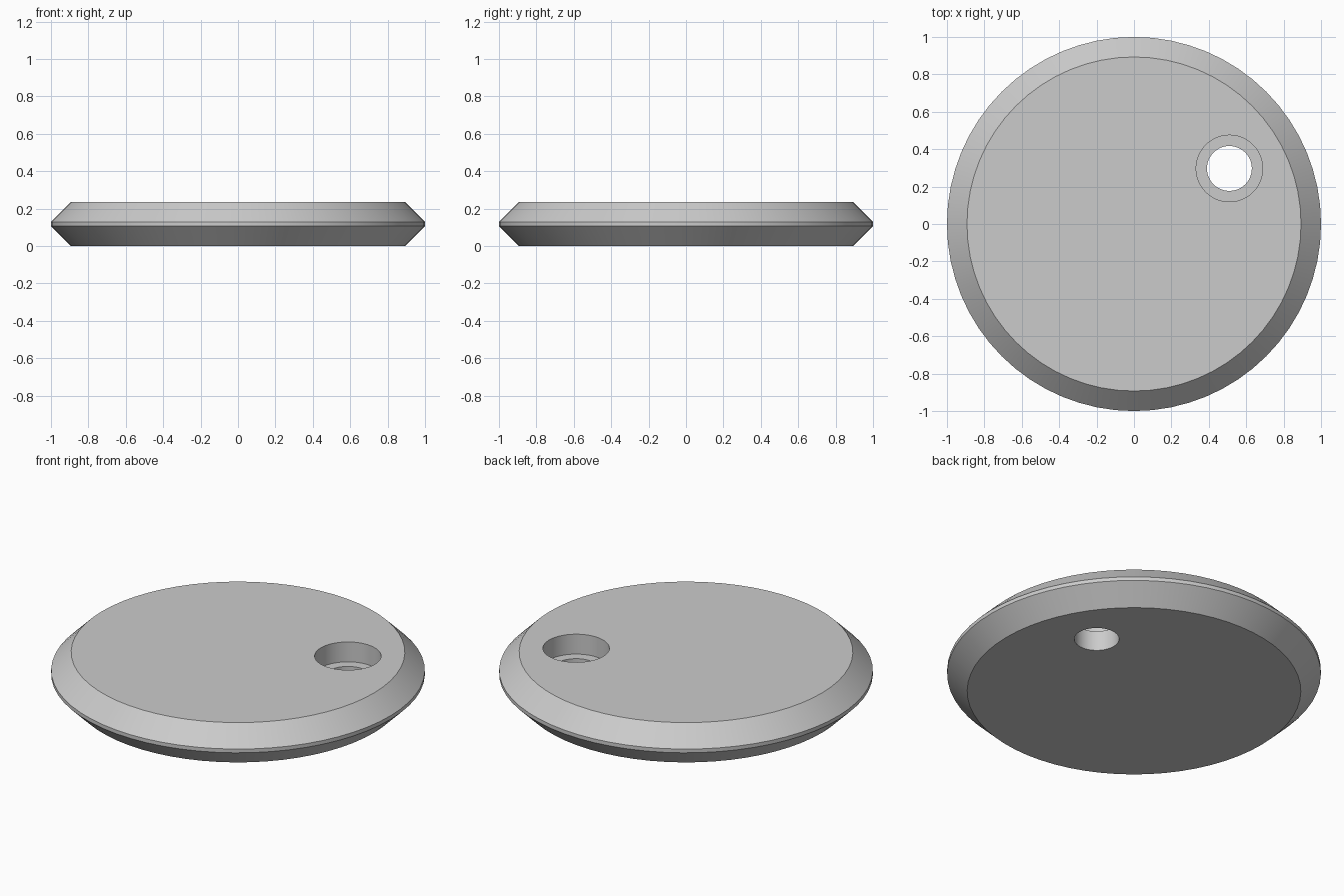
import bpy, bmesh, math

cube = bpy.data.objects.get("Cube")
if cube:
    bpy.data.objects.remove(cube, do_unlink=True)

HEIGHT = 0.235
MID = HEIGHT / 2
BAND = 0.011


def lathe(name, profile, segments, location=(0, 0, 0)):
    """Closed solid of revolution from (radius, z) rings, capped at both ends."""
    bm = bmesh.new()
    rings = []
    for r, z in profile:
        rings.append([bm.verts.new((r * math.cos(a), r * math.sin(a), z))
                      for a in (2 * math.pi * i / segments for i in range(segments))])
    for low, high in zip(rings, rings[1:]):
        for i in range(segments):
            j = (i + 1) % segments
            bm.faces.new((low[i], low[j], high[j], high[i]))
    bm.faces.new(rings[0][::-1])
    bm.faces.new(rings[-1])
    mesh = bpy.data.meshes.new(name)
    bm.to_mesh(mesh)
    bm.free()
    obj = bpy.data.objects.new(name, mesh)
    obj.location = location
    bpy.context.collection.objects.link(obj)
    return obj


# Disc with a deep bevel above and below a narrow rim band
disc = lathe("bevelled_disc", [(0.893, 0), (1, MID - BAND), (1, MID + BAND),
                               (0.893, HEIGHT)], 64)

# Stepped through hole: narrow below, wide counterbore from mid height up
cutter = lathe("hole_cutter", [(0.12, -0.1), (0.12, MID), (0.178, MID),
                               (0.178, HEIGHT + 0.1)], 48, (0.51, 0.297, 0))
cutter.hide_render = True

bpy.ops.object.select_all(action='DESELECT')
bpy.context.view_layer.objects.active = disc
disc.select_set(True)
cut = disc.modifiers.new("stepped_hole", 'BOOLEAN')
cut.operation = 'DIFFERENCE'
cut.solver = 'EXACT'
cut.object = cutter
bpy.ops.object.modifier_apply(modifier=cut.name)
bpy.data.objects.remove(cutter, do_unlink=True)

# Plain grey finish
grey = bpy.data.materials.new("plain_grey")
grey.use_nodes = True
colour = (0.6, 0.6, 0.6, 1)
grey.diffuse_color = colour
grey.node_tree.nodes["Principled BSDF"].inputs["Base Color"].default_value = colour
disc.data.materials.clear()
disc.data.materials.append(grey)

bpy.ops.object.shade_smooth_by_angle(angle=math.radians(30))
